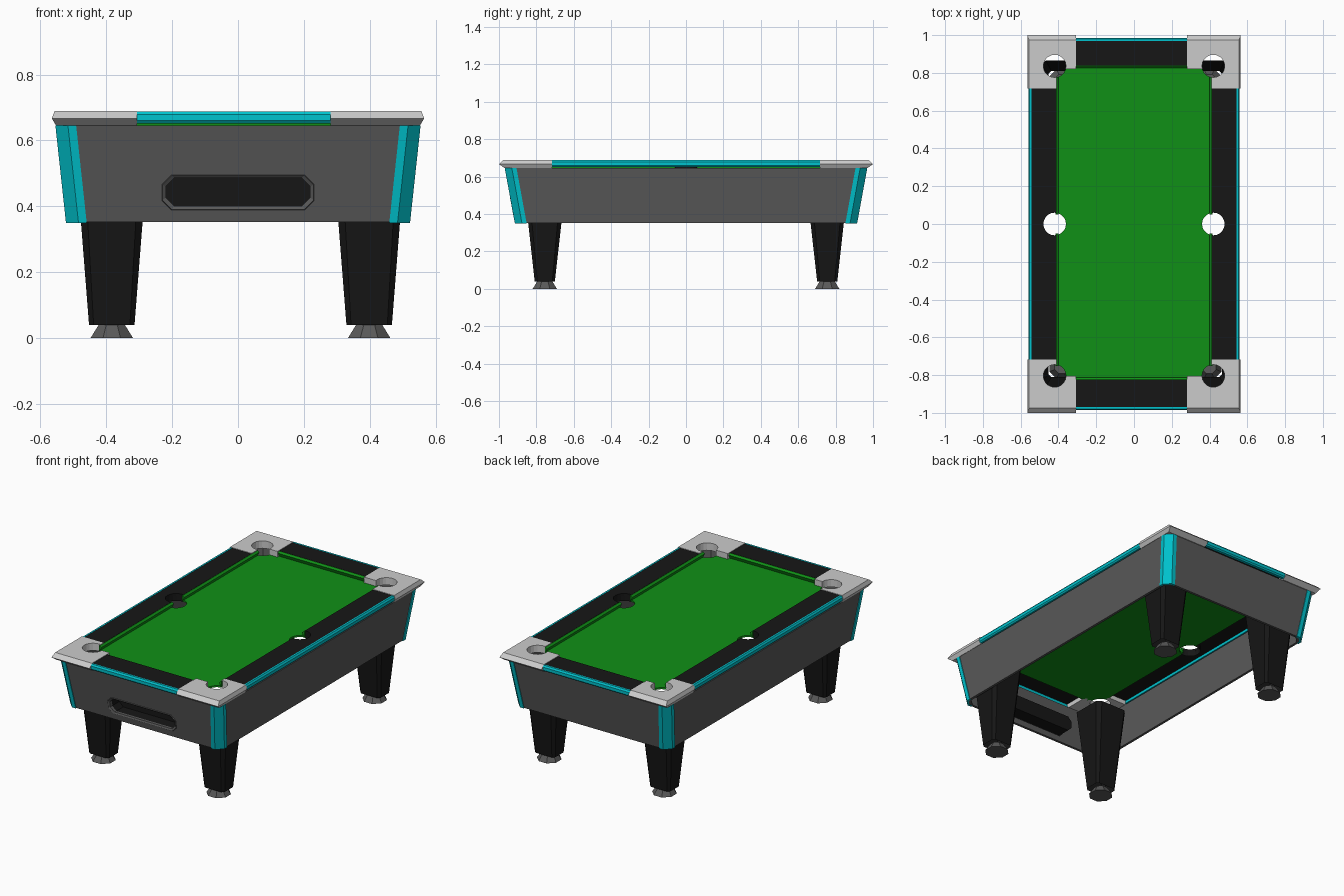
import bpy, bmesh
from math import cos, sin, pi, radians

if "Cube" in bpy.data.objects:
    bpy.data.objects.remove(bpy.data.objects["Cube"])


def material(name, rgb):
    m = bpy.data.materials.new(name)
    m.diffuse_color = (*rgb, 1)
    m.use_nodes = True
    m.node_tree.nodes["Principled BSDF"].inputs["Base Color"].default_value = m.diffuse_color
    return m


BLACK = material("black", (0.008, 0.008, 0.008))
TEAL = material("teal", (0.0, 0.55, 0.62))
GREEN = material("green", (0.005, 0.28, 0.008))
DARK = material("dark_grey", (0.10, 0.10, 0.10))


def loft(name, layers, mat=None, caps=True, closed=True, ring=False):
    """Join equal-length point loops with quads."""
    bm = bmesh.new()
    rows = [[bm.verts.new(p) for p in layer] for layer in layers]
    n = len(rows[0])
    pairs = list(zip(rows, rows[1:])) + ([(rows[-1], rows[0])] if ring else [])
    for a, b in pairs:
        for i in range(n if closed else n - 1):
            j = (i + 1) % n
            bm.faces.new((a[i], a[j], b[j], b[i]))
    if caps:
        bm.faces.new(rows[0])
        bm.faces.new(rows[-1])
    bmesh.ops.recalc_face_normals(bm, faces=bm.faces)
    me = bpy.data.meshes.new(name)
    bm.to_mesh(me)
    bm.free()
    ob = bpy.data.objects.new(name, me)
    bpy.context.collection.objects.link(ob)
    if mat:
        me.materials.append(mat)
    return ob


def box(name, x0, x1, y0, y1, z0, z1, mat=None):
    return loft(name, [[(x0, y0, z), (x1, y0, z), (x1, y1, z), (x0, y1, z)]
                       for z in (z0, z1)], mat)


def circle(x, y, z, r, n, start=0.0):
    return [(x + r * cos(start + 2 * pi * i / n), y + r * sin(start + 2 * pi * i / n), z)
            for i in range(n)]


def cut(ob, cutter):
    """Subtract the cutter from the object and bake the result."""
    mod = ob.modifiers.new("cut", 'BOOLEAN')
    mod.operation = 'DIFFERENCE'
    mod.solver = 'EXACT'
    mod.object = cutter
    dg = bpy.context.evaluated_depsgraph_get()
    me = bpy.data.meshes.new_from_object(ob.evaluated_get(dg))
    ob.modifiers.clear()
    ob.data = me
    bpy.data.objects.remove(cutter)


def cut_hole(ob, x, y):
    cut(ob, loft("hole_cutter", [circle(x, y, z, 0.06, 20) for z in (0.55, 0.8)]))


def chamfered(hx, hy, c, z, cx=0, cy=0):
    return [(cx + x, cy + y, z) for x, y in (
        (hx - c, -hy), (hx, -hy + c), (hx, hy - c), (hx - c, hy),
        (-hx + c, hy), (-hx, hy - c), (-hx, -hy + c), (-hx + c, -hy))]


PX, PY, PC = 0.42, 0.82, 0.016       # pocket positions, y offset of the playfield
SIDES = ((-1, "left"), (1, "right"))
ENDS = ((-1, "front"), (1, "back"))

# Cabinet: open, tapered shell with cut corners
cabinet = loft("cabinet", [chamfered(0.518, 0.911, 0.04, 0.352),
                           chamfered(0.550, 0.965, 0.04, 0.645),
                           chamfered(0.535, 0.950, 0.04, 0.645),
                           chamfered(0.503, 0.896, 0.04, 0.352)], DARK, caps=False, ring=True)


# Ball return slot in the front panel, with rim and tray
def slot(hx, z0, z1, c, y, slope=0.186):
    pts = [(-hx + c, z0), (hx - c, z0), (hx, z0 + c), (hx, z1 - c),
           (hx - c, z1), (-hx + c, z1), (-hx, z1 - c), (-hx, z0 + c)]
    return [(x, y - slope * (z - 0.44), z) for x, z in pts]


cut(cabinet, loft("slot_cutter", [slot(0.225, 0.395, 0.49, 0.026, y) for y in (-1.0, -0.85)]))
loft("slot_rim", [slot(0.231, 0.389, 0.496, 0.028, -0.926),
                  slot(0.229, 0.391, 0.494, 0.028, -0.932),
                  slot(0.219, 0.401, 0.486, 0.026, -0.926),
                  slot(0.219, 0.401, 0.486, 0.026, -0.905)], DARK, caps=False)
tray = [slot(0.223, 0.397, 0.488, 0.026, -0.912), slot(0.223, 0.397, 0.488, 0.026, -0.83, 0)]
loft("return_tray", tray, BLACK, caps=False)
loft("return_tray_back", [tray[1], slot(0.223, 0.397, 0.488, 0.026, -0.825, 0)], BLACK)

for sx, xn in SIDES:
    for sy, yn in ENDS:
        tag = f"{yn}_{xn}"

        # Teal corner post wrapped round the cabinet corner
        def post(hx, hy, z):
            pts = [(hx - .063, hy), (hx - .038, hy), (hx, hy - .038), (hx, hy - .063),
                   (hx - .012, hy - .063), (hx - .012, hy - .042),
                   (hx - .042, hy - .012), (hx - .063, hy - .012)]
            return [(sx * x, sy * y, z) for x, y in pts]
        loft("corner_post_" + tag, [post(0.522, 0.915, 0.35), post(0.554, 0.969, 0.645)], TEAL)

        # Hollow tapered leg and its foot
        lx, ly = (0.398 if sx > 0 else -0.383), sy * 0.755
        loft("leg_" + tag, [chamfered(0.069, 0.054, 0.014, 0.04, lx, ly),
                            chamfered(0.109, 0.111, 0.025, 0.55, lx, ly)], BLACK, caps=False)
        loft("foot_" + tag, [circle(lx, ly, 0, 0.07, 8, pi / 8),
                             circle(lx, ly, 0.045, 0.04, 8, pi / 8)], DARK)

        # L-shaped corner cap with a pointed outer edge and pocket hole
        xe = 0.28 if sx > 0 else 0.307
        ye = 0.717
        yin = 0.812 + sy * 0.008

        def ell(x, y, z):
            pts = [(x, y), (x, ye), (0.41, ye), (0.41, yin), (xe, yin), (xe, y)]
            return [(sx * a, sy * b, z) for a, b in pts]
        cap = loft("corner_cap_" + tag, [ell(0.552, 0.970, 0.645), ell(0.565, 1.0, 0.667),
                                         ell(0.556, 0.975, 0.69)])
        cut_hole(cap, sx * PX, sy * PY + PC)

# Rail tops, teal edge trim and cushions
TRIM = [(-0.015, 0.652), (0.002, 0.652), (0.009, 0.660), (0.009, 0.678),
        (0.002, 0.688), (-0.008, 0.688)]
CUSHION = [(0.415, 0.686), (0.410, 0.686), (0.399, 0.677), (0.410, 0.653), (0.415, 0.653)]
for sx, xn in SIDES:
    rail = box("side_rail_" + xn, *sorted((sx * 0.412, sx * 0.545)), -0.72, 0.72,
               0.672, 0.687, BLACK)
    cut_hole(rail, sx * PX, 0)
    loft("side_trim_" + xn, [[(sx * (0.55 + d), y, z) for d, z in TRIM]
                             for y in (-0.72, 0.72)], TEAL)
    for sy, yn in ENDS:
        loft(f"side_cushion_{yn}_{xn}",
             [[(sx * x, y, z) for x, z in CUSHION] for y in (sy * 0.05, sy * 0.765 + 0.012)], GREEN)
    # Side pocket liner, outer half only
    arc = [radians(a) for a in range(-100, 101, 20)]
    loft("side_pocket_liner_" + xn,
         [[(sx * (PX + 0.061 * cos(a)), 0.061 * sin(a), z) for a in arc]
          for z in (0.642, 0.687)], BLACK, caps=False, closed=False)

for sy, yn in ENDS:
    edge = 0.832 + sy * 0.006
    box("end_rail_" + yn, -0.307, 0.28, *sorted((sy * edge, sy * 0.97)), 0.672, 0.687, BLACK)
    loft("end_trim_" + yn, [[(x, sy * (0.977 + d), z) for d, z in TRIM]
                            for x in (-0.307, 0.28)], TEAL)
    loft("end_cushion_" + yn, [[(x, sy * (edge - 0.412 + d), z) for d, z in CUSHION]
                               for x in (-0.36, 0.36)], GREEN)

# Cloth bed with six pocket holes
bed = box("cloth_bed", -0.415, 0.415, -0.828, 0.84, 0.645, 0.655, GREEN)
for sx, _ in SIDES:
    cut_hole(bed, sx * PX, 0)
    for sy, _ in ENDS:
        cut_hole(bed, sx * PX, sy * PY + PC)
